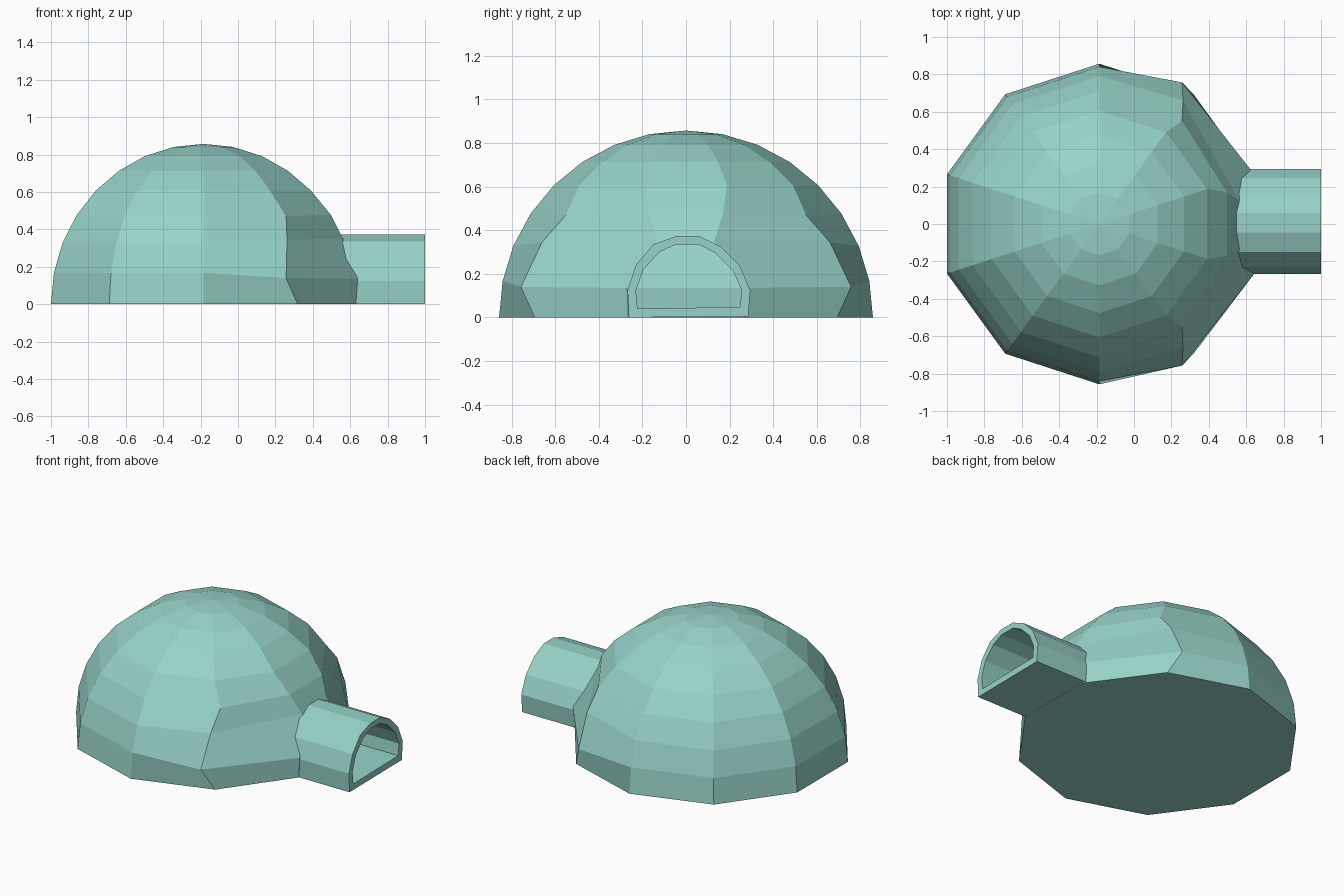
import bpy, bmesh, math

if "Cube" in bpy.data.objects:
    bpy.data.objects.remove(bpy.data.objects["Cube"])

# Single ice colour
ice = bpy.data.materials.new("pale_teal_ice")
ice.diffuse_color = (0.31, 0.65, 0.58, 1)
ice.use_nodes = True
ice.node_tree.nodes["Principled BSDF"].inputs["Base Color"].default_value = ice.diffuse_color


def make_object(name, bm):
    bmesh.ops.recalc_face_normals(bm, faces=bm.faces)
    mesh = bpy.data.meshes.new(name)
    bm.to_mesh(mesh)
    bm.free()
    mesh.materials.append(ice)
    obj = bpy.data.objects.new(name, mesh)
    bpy.context.collection.objects.link(obj)
    return obj


# Dome: ten-sided half sphere, pushed out and flattened beside the entrance
R, CX, SIDES, RINGS = 0.857, -0.185, 10, 8
bulge = {  # (angle, ring) -> position, mirrored in y
    (54, 1): (0.257, 0.757, 0.14), (54, 2): (0.262, 0.66, 0.345),
    (54, 3): (0.257, 0.55, 0.47),
    (18, 1): (0.64, 0.27, 0.135), (18, 2): (0.56, 0.13, 0.35),
    (18, 3): (0.497, 0.17, 0.476),
}
bm = bmesh.new()
rings = []
for r in range(RINGS):
    lat = math.pi / 2 * r / RINGS
    ring = []
    for s in range(SIDES):
        deg = 18 + 36 * s
        a = math.radians(deg)
        co = (CX + R * math.cos(lat) * math.cos(a),
              R * math.cos(lat) * math.sin(a), R * math.sin(lat))
        if (deg, r) in bulge:
            co = bulge[deg, r]
        elif (360 - deg, r) in bulge:
            x, y, z = bulge[360 - deg, r]
            co = (x, -y, z)
        ring.append(bm.verts.new(co))
    rings.append(ring)
top = bm.verts.new((CX, 0, R))
for s in range(SIDES):
    t = (s + 1) % SIDES
    for low, high in zip(rings, rings[1:]):
        bm.faces.new((low[s], low[t], high[t], high[s]))
    bm.faces.new((rings[-1][s], rings[-1][t], top))
bm.faces.new(rings[0])
make_object("dome", bm)

# Entrance tunnel: slightly lopsided arch with a raised floor, as (y, z)
outer = [(-0.262, 0), (-0.268, 0.125), (-0.23, 0.24), (-0.15, 0.335),
         (-0.045, 0.373), (0.06, 0.373), (0.16, 0.325), (0.245, 0.24),
         (0.295, 0.125), (0.285, 0.005)]
inner = [(-0.222, 0.04), (-0.23, 0.122), (-0.195, 0.22), (-0.122, 0.3),
         (-0.045, 0.335), (0.06, 0.335), (0.135, 0.295), (0.215, 0.215),
         (0.255, 0.125), (0.247, 0.048)]
bm = bmesh.new()
loops = [[bm.verts.new((x, y, z)) for y, z in profile]
         for profile, x in ((outer, 0.5), (outer, 1), (inner, 1), (inner, 0.5))]
n = len(outer)
for k in range(4):
    a, b = loops[k], loops[(k + 1) % 4]
    for i in range(n):
        j = (i + 1) % n
        bm.faces.new((a[i], a[j], b[j], b[i]))
make_object("entrance_tunnel", bm)
